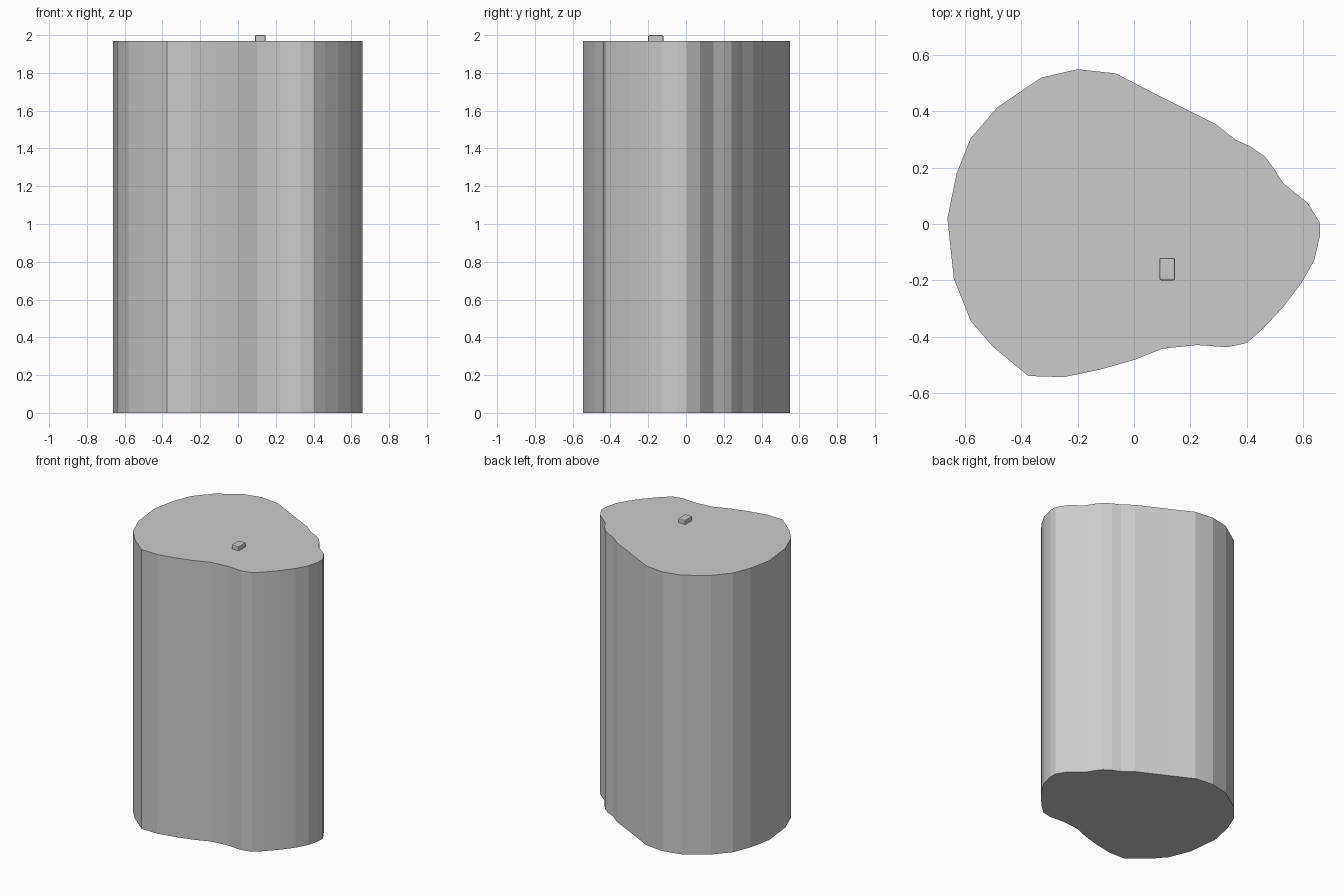
import bpy
import bmesh

# Remove the default cube only
default_cube = bpy.data.objects.get("Cube")
if default_cube:
    bpy.data.objects.remove(default_cube, do_unlink=True)


def make_material(name, colour):
    material = bpy.data.materials.new(name)
    material.use_nodes = True
    material.diffuse_color = colour
    material.node_tree.nodes["Principled BSDF"].inputs["Base Color"].default_value = colour
    return material


def add_prism(name, outline, bottom, top, material):
    """Extrude a flat outline upwards into a closed, flat shaded solid."""
    bm = bmesh.new()
    base = bm.faces.new([bm.verts.new((x, y, bottom)) for x, y in outline])
    extruded = bmesh.ops.extrude_face_region(bm, geom=[base], use_keep_orig=True)
    moved = [item for item in extruded["geom"] if isinstance(item, bmesh.types.BMVert)]
    bmesh.ops.translate(bm, vec=(0, 0, top - bottom), verts=moved)
    bmesh.ops.recalc_face_normals(bm, faces=bm.faces[:])
    mesh = bpy.data.meshes.new(name)
    bm.to_mesh(mesh)
    bm.free()
    mesh.materials.append(material)
    part = bpy.data.objects.new(name, mesh)
    bpy.context.collection.objects.link(part)
    return part


grey = make_material("plain grey", (0.6, 0.6, 0.6, 1))

# Irregular rounded column: outline runs clockwise from the right-hand side
body_outline = [
    (-.663, .02), (-.63, .18), (-.58, .305), (-.485, .415),
    (-.33, .52), (-.2, .55), (-.065, .535), (.09, .455),
    (.29, .355), (.36, .3), (.415, .275), (.465, .24),
    (.495, .2), (.53, .145), (.617, .075), (.66, .005),
    (.66, -.045), (.64, -.13), (.595, -.21), (.53, -.295),
    (.46, -.37), (.4, -.423), (.33, -.438), (.225, -.43),
    (.1, -.443), (0, -.483), (-.12, -.517), (-.25, -.544),
    (-.376, -.54), (-.5, -.437), (-.58, -.345), (-.64, -.195),
]
body = add_prism("column_body", body_outline, 0, 1.97, grey)

# Small block on the top face, with softened edges
left, right, front, back = .09, .146, -.2, -.12
block_outline = [(left, front), (right, front), (right, back), (left, back)]
block = add_prism("top_block", block_outline, 1.96, 2, grey)
softened = block.modifiers.new("softened edges", "BEVEL")
softened.width = .006
softened.segments = 2
